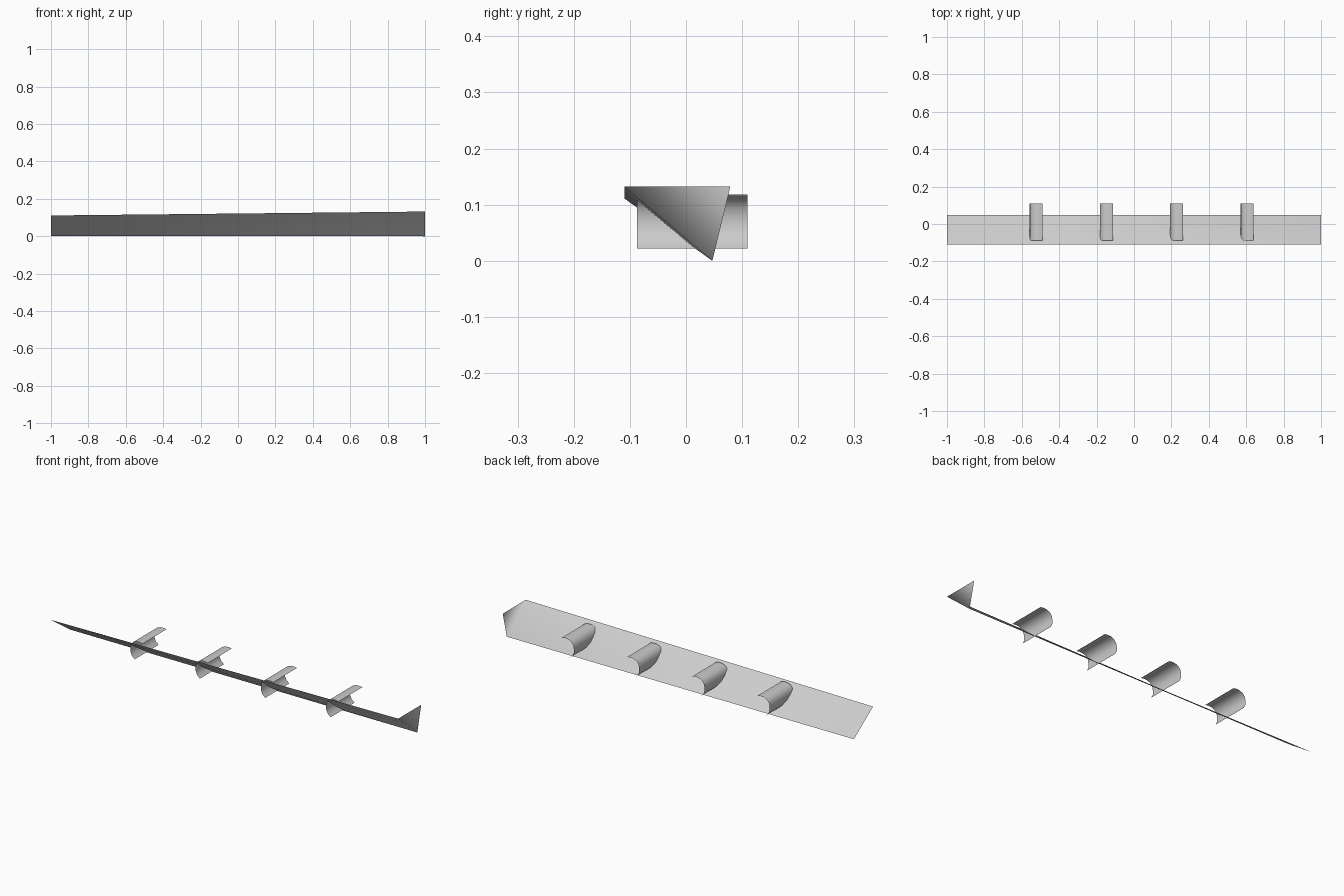
import bpy

if "Cube" in bpy.data.objects:
    bpy.data.objects.remove(bpy.data.objects["Cube"])


def sheet(name, verts, faces):
    """Thin open surface with smooth shading."""
    mesh = bpy.data.meshes.new(name)
    mesh.from_pydata(verts, [], faces)
    for p in mesh.polygons:
        p.use_smooth = True
    mesh.update()
    obj = bpy.data.objects.new(name, mesh)
    bpy.context.collection.objects.link(obj)
    return obj


# Long slanted board with a triangular cap on its right end
sheet("slanted_board",
      [(-1, -0.11, 0.111), (-1, 0.047, 0.001),
       (1, 0.047, 0.0), (1, -0.11, 0.132), (1, 0.079, 0.132)],
      [(0, 3, 2, 1), (3, 4, 2)])

# Curved hook cross-section (x offset, z), swept front to back
PROFILE = [(0.035, 0.115), (0.018, 0.118), (0.0, 0.117), (-0.018, 0.110),
           (-0.031, 0.095), (-0.035, 0.076), (-0.035, 0.055),
           (-0.026, 0.036), (-0.010, 0.022)]
Y_FRONT, Y_BACK = -0.087, 0.11


def hook(index, x):
    n = len(PROFILE)
    verts = [(x + px, y, z) for y in (Y_FRONT, Y_BACK) for px, z in PROFILE]
    faces = [(i, i + 1, n + i + 1, n + i) for i in range(n - 1)]
    sheet(f"hook_{index + 1}", verts, faces)


# Row of four evenly spaced hooks
for i in range(4):
    hook(i, -0.524 + i * 0.376)
